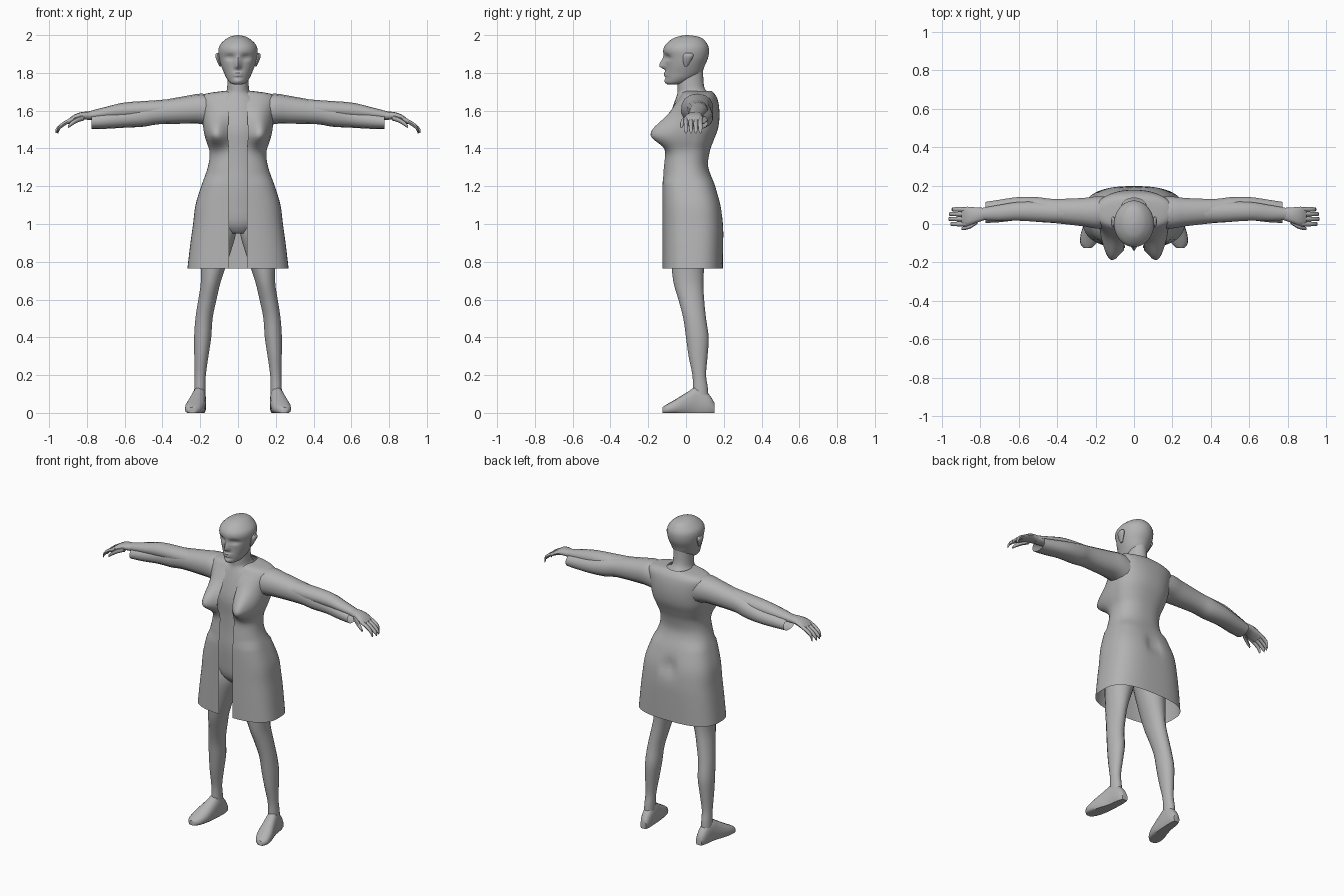
import bpy, bmesh, math
from mathutils import Vector

grey = bpy.data.materials.new("plain_grey")
grey.diffuse_color = (0.45, 0.45, 0.45, 1)

AXES = {'z': lambda t, u, v: (u, v, t),
        'x': lambda t, u, v: (t, u, v),
        'y': lambda t, u, v: (u, t, v)}


def smooth_rows(rows, sub):
    """Catmull-Rom interpolation of the section table."""
    out = []
    for i in range(len(rows) - 1):
        p0, p1 = rows[max(i - 1, 0)], rows[i]
        p2, p3 = rows[i + 1], rows[min(i + 2, len(rows) - 1)]
        for k in range(sub):
            s = k / sub
            out.append([0.5 * (2 * b + (c - a) * s + (2 * a - 5 * b + 4 * c - d) * s * s
                               + (3 * b - a - 3 * c + d) * s ** 3)
                        for a, b, c, d in zip(p0, p1, p2, p3)])
    out.append(list(rows[-1]))
    return out


def spow(v, p):
    return math.copysign(abs(v) ** p, v)


def finish(name, bm, mirror):
    bmesh.ops.recalc_face_normals(bm, faces=bm.faces)
    me = bpy.data.meshes.new(name)
    bm.to_mesh(me)
    bm.free()
    me.materials.append(grey)
    ob = bpy.data.objects.new(name, me)
    bpy.context.collection.objects.link(ob)
    bpy.ops.object.select_all(action='DESELECT')
    ob.select_set(True)
    bpy.context.view_layer.objects.active = ob
    bpy.ops.object.shade_smooth_by_angle(angle=math.radians(50))
    if mirror:
        m = ob.modifiers.new("mirror", 'MIRROR')
        m.merge_threshold = 0.0005
    return ob


def skin(bm, rings, closed):
    n = len(rings[0])
    for a, b in zip(rings, rings[1:]):
        for j in range(n if closed else n - 1):
            k = (j + 1) % n
            bm.faces.new((a[j], a[k], b[k], b[j]))


def loft(name, rows, axis='z', seg=16, sub=3, power=1.0, mirror=True,
         caps=(True, True), shape=None):
    """Rows are (position on axis, centre u, centre v, radius u, radius v)."""
    bm = bmesh.new()
    rings = []
    for t, cu, cv, ru, rv in smooth_rows(rows, sub):
        ring = []
        for j in range(seg):
            a = 2 * math.pi * j / seg
            p = Vector(AXES[axis](t, cu + ru * spow(math.sin(a), power),
                                  cv - rv * spow(math.cos(a), power)))
            ring.append(bm.verts.new(shape(p, a) if shape else p))
        rings.append(ring)
    skin(bm, rings, True)
    for on, ring in zip(caps, (rings[0], rings[-1])):
        if on:
            bm.faces.new(ring)
    return finish(name, bm, mirror)


def bump(d, s):
    return math.exp(-(d / s) ** 2)


def front_back(table):
    """(z, half width, front y, back y) to loft rows."""
    return [(z, 0, (f + b) / 2, w, (b - f) / 2) for z, w, f, b in table]


# Head with a modelled face
def face(p, a):
    if math.cos(a) > 0:
        x, z = p.x, p.z
        up = z - 1.835
        p.y -= 0.034 * bump(x, 0.014) * bump(up, 0.042 if up > 0 else 0.013)   # nose
        p.y += 0.017 * bump(abs(x) - 0.042, 0.022) * bump(z - 1.882, 0.014)    # sockets
        p.y -= 0.006 * bump(abs(x) - 0.042, 0.016) * bump(z - 1.882, 0.007)    # eyes
        p.y -= 0.010 * bump(x, 0.024) * (bump(z - 1.799, 0.006) + bump(z - 1.786, 0.006))
        p.y -= 0.008 * bump(x, 0.022) * bump(z - 1.757, 0.012)                 # chin
    return p


loft("head", front_back([
    (1.738, .015, -.095, -.05), (1.746, .04, -.105, 0), (1.77, .06, -.107, .05),
    (1.80, .074, -.108, .083), (1.84, .09, -.108, .10), (1.88, .1, -.112, .117),
    (1.92, .104, -.12, .122), (1.95, .094, -.108, .114), (1.98, .063, -.073, .09),
    (1.994, .034, -.035, .055), (2.0, .004, .0, .01)]),
    seg=56, sub=6, mirror=False, shape=face)

# Ears
loft("ear", [(1.835, .094, .0, .004, .008), (1.86, .101, .004, .010, .02),
             (1.89, .108, .012, .013, .028), (1.905, .106, .014, .008, .018)], seg=10)

# Body under the coat, with neck
loft("torso_and_neck", front_back([
    (.95, .07, -.05, .09), (1.0, .15, -.085, .13), (1.1, .175, -.095, .14),
    (1.2, .155, -.1, .12), (1.3, .13, -.095, .09), (1.4, .13, -.095, .1),
    (1.5, .15, -.1, .13), (1.6, .15, -.076, .14), (1.66, .12, -.056, .13),
    (1.695, .068, -.045, .115), (1.73, .057, -.045, .095), (1.82, .055, -.045, .09)]),
    seg=28, mirror=False)


# Open coat: half sections from the front edge round to the middle of the back
def coat():
    rows = smooth_rows([
        (.765, .268, -.125, .195), (.9, .252, -.125, .197), (1.0, .238, -.125, .196),
        (1.1, .225, -.125, .185), (1.2, .195, -.125, .155), (1.3, .16, -.12, .118),
        (1.38, .15, -.11, .125), (1.44, .165, -.1, .145), (1.5, .18, -.09, .168),
        (1.56, .188, -.08, .177), (1.62, .2, -.065, .175), (1.665, .205, -.04, .165),
        (1.69, .17, -.025, .15), (1.705, .07, -.01, .135)], 4)
    bm, rings, n = bmesh.new(), [], 28
    for z, w, f, b in rows:
        p = 0.72 if z < 1.25 else 0.85
        a0 = math.asin(min(1, (0.048 / w) ** (1 / p)))
        ring = []
        for j in range(n + 1):
            a = a0 + (math.pi - a0) * j / n
            x = w * spow(math.sin(a), p) if j < n else 0
            y = (f + b) / 2 - (b - f) / 2 * spow(math.cos(a), p)
            d = z - 1.475
            if a < math.pi / 2:
                lift = bump(x - .11, .064) * bump(d, .095 if d > 0 else .062)
                y -= .113 * lift * min(1, math.cos(a) * 2.5)
                x += .012 * lift
            else:
                y -= .03 * bump(x, .035) * bump(z - 1.1, .05)    # seat hollow
            ring.append(bm.verts.new((x, y, z)))
        rings.append(ring)
    skin(bm, rings, False)
    finish("coat", bm, True)


coat()

# Sleeves hang low with open cuffs
loft("sleeve", [(.14, .06, 1.60, .085, .085), (.2, .06, 1.61, .085, .08),
                (.27, .062, 1.605, .075, .074), (.42, .068, 1.59, .064, .062),
                (.5, .075, 1.575, .066, .06), (.6, .08, 1.56, .062, .05),
                (.7, .068, 1.548, .06, .044), (.775, .06, 1.54, .056, .037)],
     axis='x', caps=(False, False), seg=14, power=.9)

# Arms rise through the tops of the sleeves
loft("arm", [(.16, .05, 1.61, .06, .06), (.3, .055, 1.61, .055, .055),
             (.45, .062, 1.608, .055, .046), (.6, .066, 1.600, .05, .043),
             (.7, .058, 1.588, .043, .032), (.8, .052, 1.572, .031, .022)],
     axis='x', seg=14)

# Hands
loft("palm", [(.78, .052, 1.574, .032, .022), (.83, .045, 1.572, .042, .02),
              (.87, .04, 1.559, .05, .018), (.9, .038, 1.541, .046, .012)],
     axis='x', seg=12, power=.85)
for i, (y, tip) in enumerate([(0, .957), (.026, .967), (.052, .964), (.076, .95)]):
    loft("finger_%d" % (i + 1),
         [(.87, y, 1.558, .012, .012), (.91, y, 1.538, .012, .012),
          (.942, y, 1.515, .011, .013), (tip - .003, y, 1.495, .009, .012),
          (tip, y, 1.485, .004, .006)], axis='x', seg=8, sub=2)
loft("thumb", [(.815, .015, 1.562, .014, .014), (.85, -.008, 1.552, .014, .014),
               (.88, -.02, 1.533, .011, .013), (.9, -.025, 1.515, .006, .008)],
     axis='x', seg=8, sub=2)

# Legs
loft("leg", [(.06, .203, .078, .03, .042), (.13, .202, .076, .03, .04),
             (.2, .2, .07, .03, .036), (.3, .194, .064, .038, .05),
             (.4, .187, .06, .046, .06), (.5, .18, .046, .046, .06),
             (.6, .162, .028, .049, .068), (.7, .143, .012, .054, .08),
             (.85, .12, .01, .082, .092), (.95, .105, .012, .095, .1),
             (1.03, .1, .02, .085, .1)], seg=18)


# Feet with flat soles
def sole(p, a):
    p.z = max(p.z, 0)
    return p


feet = [(.152, .197, .02, .05), (.12, .2, .031, .10), (.06, .205, .036, .138),
        (.01, .214, .043, .112), (-.05, .227, .05, .075), (-.1, .238, .042, .046),
        (-.125, .242, .02, .03)]
loft("foot", [(y, x, .4 * h, r, .6 * h) for y, x, r, h in feet],
     axis='y', seg=16, power=.85, shape=sole)
